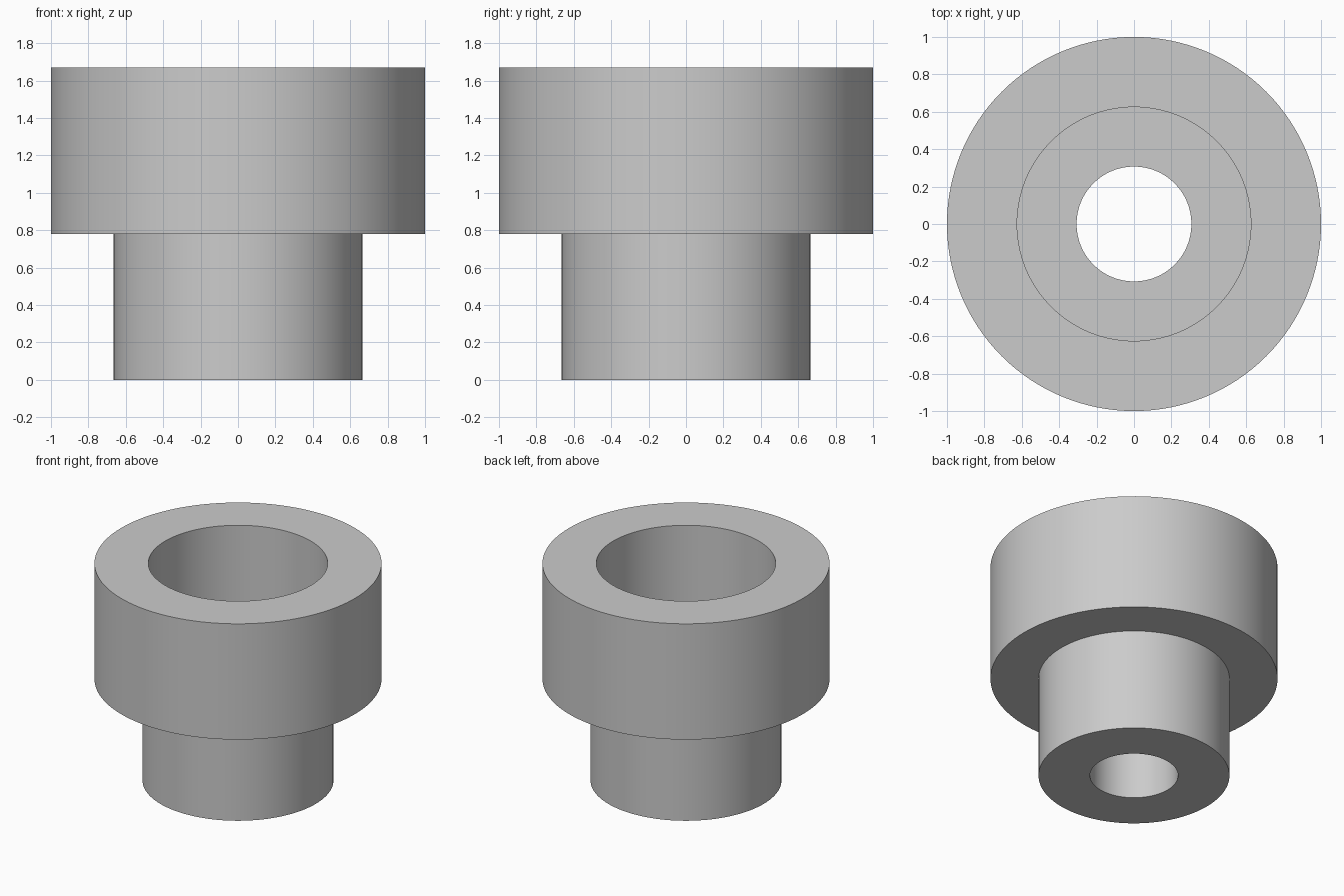
import bpy
import bmesh
import math

cube = bpy.data.objects.get("Cube")
if cube:
    bpy.data.objects.remove(cube, do_unlink=True)

# Dimensions
SEGMENTS = 128
HEIGHT, SHOULDER_Z, FLOOR_Z = 1.67, 0.78, 0.78
HEAD_R, STEM_R, BORE_R, HOLE_R = 1.0, 0.665, 0.625, 0.307

grey = bpy.data.materials.new("plain grey")
grey.use_nodes = True
colour = (0.6, 0.6, 0.6, 1)
grey.diffuse_color = colour
grey.node_tree.nodes["Principled BSDF"].inputs["Base Color"].default_value = colour


def lathe(name, profile, material):
    """Revolve a closed (radius, height) profile around z."""
    bm = bmesh.new()
    rings = []
    for radius, z in profile:
        angles = [2 * math.pi * i / SEGMENTS for i in range(SEGMENTS)]
        rings.append([bm.verts.new((radius * math.cos(a), radius * math.sin(a), z))
                      for a in angles])
    for k, ring in enumerate(rings):
        above = rings[(k + 1) % len(rings)]
        for i in range(SEGMENTS):
            j = (i + 1) % SEGMENTS
            bm.faces.new((ring[i], ring[j], above[j], above[i]))
    bmesh.ops.recalc_face_normals(bm, faces=bm.faces)
    mesh = bpy.data.meshes.new(name)
    bm.to_mesh(mesh)
    bm.free()
    mesh.materials.append(material)
    obj = bpy.data.objects.new(name, mesh)
    bpy.context.collection.objects.link(obj)
    return obj


# Stepped bushing: narrow stem, wide head, counterbore and through hole
bushing = lathe("stepped_bushing", [
    (HOLE_R, 0), (STEM_R, 0), (STEM_R, SHOULDER_Z), (HEAD_R, SHOULDER_Z),
    (HEAD_R, HEIGHT), (BORE_R, HEIGHT), (BORE_R, FLOOR_Z), (HOLE_R, FLOOR_Z),
], grey)

bpy.ops.object.select_all(action="DESELECT")
bushing.select_set(True)
bpy.context.view_layer.objects.active = bushing
bpy.ops.object.shade_smooth_by_angle(angle=math.radians(30))
